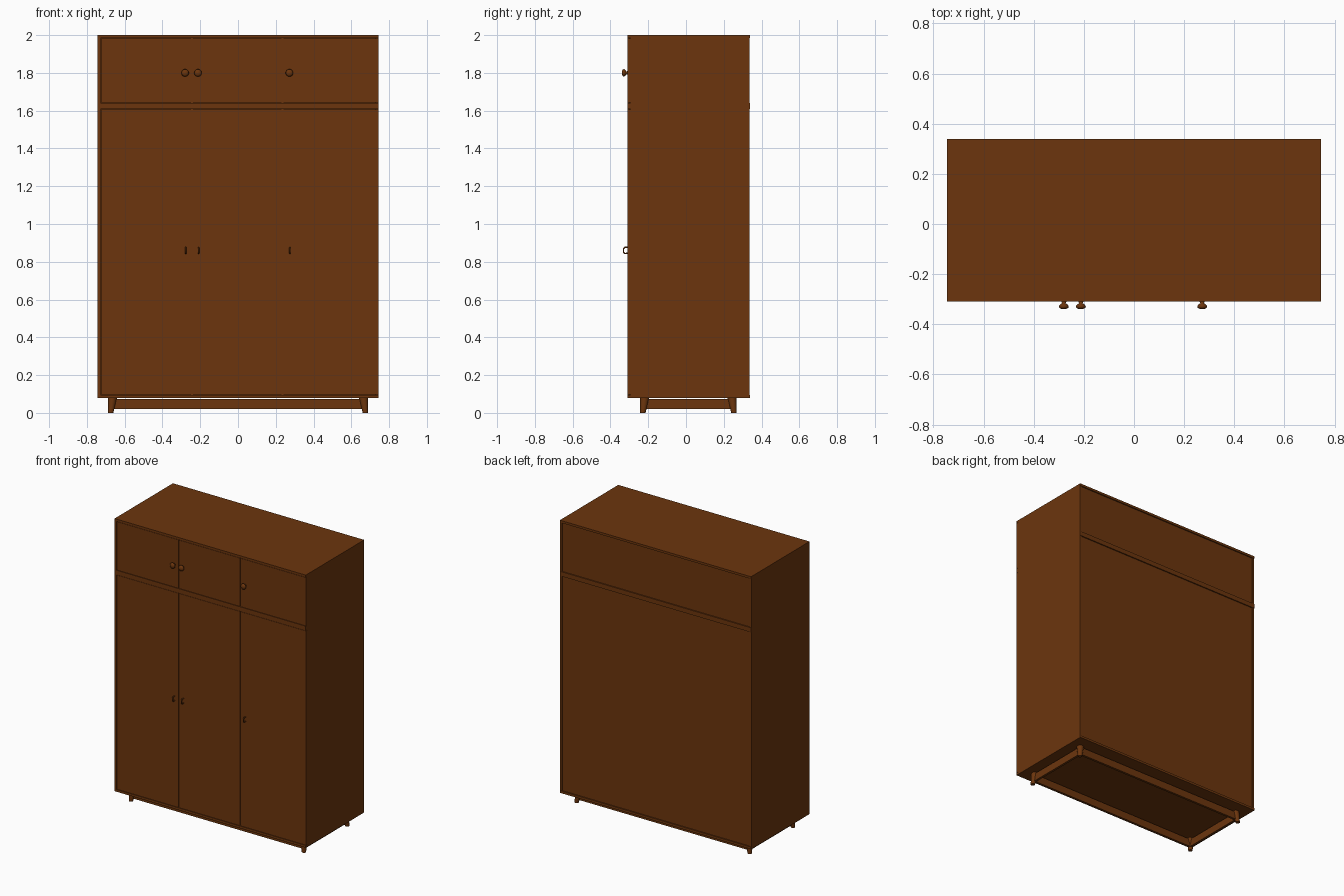
import bpy
import bmesh
from math import pi, cos, sin
from mathutils import Matrix, Vector

old = bpy.data.objects.get("Cube")
if old:
    bpy.data.objects.remove(old, do_unlink=True)

wood = bpy.data.materials.new("brown wood")
wood.use_nodes = True
colour = (0.15, 0.036, 0.004, 1)
wood.diffuse_color = colour
wood.node_tree.nodes["Principled BSDF"].inputs["Base Color"].default_value = colour


def finish(name, bm, smooth=False):
    bmesh.ops.recalc_face_normals(bm, faces=bm.faces)
    mesh = bpy.data.meshes.new(name)
    bm.to_mesh(mesh)
    bm.free()
    mesh.materials.append(wood)
    obj = bpy.data.objects.new(name, mesh)
    bpy.context.collection.objects.link(obj)
    if smooth:
        mesh.shade_smooth()
    return obj


def box(name, x0, x1, y0, y1, z0, z1):
    bm = bmesh.new()
    size = Matrix.Diagonal((x1 - x0, y1 - y0, z1 - z0, 1))
    centre = Matrix.Translation(((x0 + x1) / 2, (y0 + y1) / 2, (z0 + z1) / 2))
    bmesh.ops.create_cube(bm, size=1, matrix=centre @ size)
    return finish(name, bm)


LEFT, RIGHT = -0.745, 0.745
FRONT, BACK = -0.31, 0.34
T = 0.016
GAP = 0.004
dividers = (-0.243, 0.235)
bays = ((LEFT + T, dividers[0]), dividers, (dividers[1], RIGHT))


# Each cabinet is a panelled box with three doors
def cabinet(name, z0, z1):
    box(name + "_bottom", LEFT, RIGHT, FRONT, BACK, z0, z0 + T)
    box(name + "_top", LEFT, RIGHT, FRONT, BACK, z1 - T, z1)
    low, high = z0 + T, z1 - T
    box(name + "_right_side", LEFT, LEFT + T, FRONT, BACK - 0.003, low, high)
    box(name + "_left_side", RIGHT - T, RIGHT, FRONT + T, BACK - 0.003, low, high)
    box(name + "_back", LEFT + T, RIGHT - T, BACK - 0.02, BACK - 0.008, low, high)
    for x in dividers:
        box(name + "_divider", x - T / 2, x + T / 2, FRONT + 0.008, BACK - 0.02, low, high)
    for i, (x0, x1) in enumerate(bays):
        a = x0 + GAP
        b = x1 - GAP if i < 2 else x1
        box(name + "_door", a, b, FRONT + 0.001, FRONT + T, low + GAP / 2, high - GAP / 2)


cabinet("lower_cabinet", 0.08, 1.624)
cabinet("upper_cabinet", 1.624, 2.0)


# Round knobs turned from a profile
def knob(x, z):
    profile = [(0.010, 0), (0.007, 0.006), (0.015, 0.011), (0.020, 0.017),
               (0.018, 0.024), (0.010, 0.029), (0.0005, 0.030)]
    bm = bmesh.new()
    n = 20
    rings = [[bm.verts.new((x + r * cos(2 * pi * k / n), FRONT - d, z + r * sin(2 * pi * k / n)))
              for k in range(n)] for r, d in profile]
    for a, b in zip(rings, rings[1:]):
        for k in range(n):
            j = (k + 1) % n
            bm.faces.new((a[k], a[j], b[j], b[k]))
    bm.faces.new(rings[0])
    bm.faces.new(rings[-1])
    finish("upper_knob", bm, True)


# Small bow handles on the tall doors
def handle(x, z):
    curve = bpy.data.curves.new("lower_handle", "CURVE")
    curve.dimensions = "3D"
    curve.bevel_depth = 0.004
    curve.bevel_resolution = 2
    curve.use_fill_caps = True
    path = [(0.002, -0.016), (-0.014, -0.016), (-0.021, -0.009),
            (-0.021, 0.009), (-0.014, 0.016), (0.002, 0.016)]
    spline = curve.splines.new("POLY")
    spline.points.add(len(path) - 1)
    for p, (y, dz) in zip(spline.points, path):
        p.co = (x, FRONT + y, z + dz, 1)
    curve.materials.append(wood)
    obj = bpy.data.objects.new("lower_handle", curve)
    bpy.context.collection.objects.link(obj)


for x in (-0.28, -0.212, 0.272):
    knob(x, 1.8)
    handle(x + 0.003, 0.86)


# Tapered legs, upright on the outer sides
MID = 0.0125
LX, LY = 0.688, 0.255


def leg(sx, sy):
    bm = bmesh.new()
    n = 16
    rings = []
    for r, z in ((0.014, 0), (0.024, 0.08)):
        cx, cy = sx * (LX - r), MID + sy * (LY - r)
        rings.append([bm.verts.new((cx + r * cos(2 * pi * k / n), cy + r * sin(2 * pi * k / n), z))
                      for k in range(n)])
    for k in range(n):
        j = (k + 1) % n
        bm.faces.new((rings[0][k], rings[0][j], rings[1][j], rings[1][k]))
    for ring in rings:
        bm.faces.new(ring)
    obj = finish("leg", bm, True)
    obj.data.set_sharp_from_angle(angle=pi / 4)


for sx in (-1, 1):
    for sy in (-1, 1):
        leg(sx, sy)

# Rails joining the legs
for s in (-1, 1):
    x, y = s * (LX - 0.022), MID + s * (LY - 0.022)
    box("long_rail", -LX + 0.03, LX - 0.03, y - 0.008, y + 0.008, 0.02, 0.073)
    box("short_rail", x - 0.008, x + 0.008, MID - LY + 0.03, MID + LY - 0.03, 0.02, 0.073)
